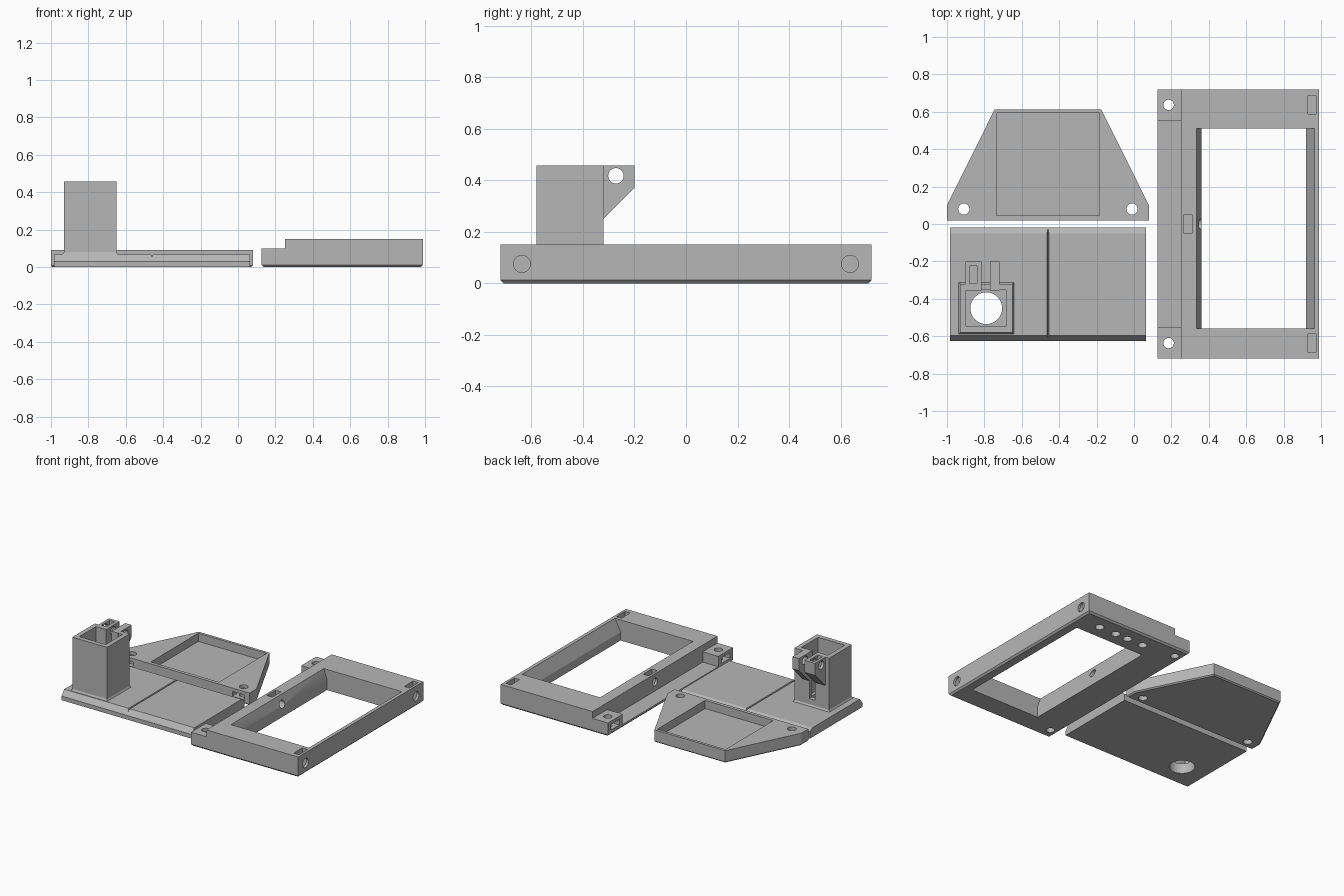
import bpy, bmesh, math
from mathutils import Matrix

if "Cube" in bpy.data.objects:
    bpy.data.objects.remove(bpy.data.objects["Cube"])

grey = bpy.data.materials.new("matte grey")
grey.diffuse_color = (0.47, 0.47, 0.47, 1)
grey.use_nodes = True
grey.node_tree.nodes["Principled BSDF"].inputs["Base Color"].default_value = grey.diffuse_color


def prism(name, pts, lo, hi, axis="z"):
    """Extrude a closed outline along an axis (z: xy outline, x: yz outline, y: xz outline)."""
    place = {"z": lambda a, b, h: (a, b, h),
             "x": lambda a, b, h: (h, a, b),
             "y": lambda a, b, h: (a, h, b)}[axis]
    bm = bmesh.new()
    low = [bm.verts.new(place(a, b, lo)) for a, b in pts]
    top = [bm.verts.new(place(a, b, hi)) for a, b in pts]
    bm.faces.new(low)
    bm.faces.new(top)
    for i in range(len(pts)):
        j = (i + 1) % len(pts)
        bm.faces.new((low[i], low[j], top[j], top[i]))
    bmesh.ops.recalc_face_normals(bm, faces=bm.faces)
    mesh = bpy.data.meshes.new(name)
    bm.to_mesh(mesh)
    bm.free()
    mesh.materials.append(grey)
    ob = bpy.data.objects.new(name, mesh)
    bpy.context.collection.objects.link(ob)
    return ob


def box(name, x0, x1, y0, y1, z0, z1):
    return prism(name, [(x0, y0), (x1, y0), (x1, y1), (x0, y1)], z0, z1)


def rod(a, b, r, lo, hi, axis="z", n=32):
    pts = [(a + r * math.cos(2 * math.pi * i / n), b + r * math.sin(2 * math.pi * i / n))
           for i in range(n)]
    return prism("cutter", pts, lo, hi, axis)


def combine(ob, others, operation="DIFFERENCE"):
    """Apply booleans one by one and discard the helpers."""
    bpy.context.view_layer.objects.active = ob
    for other in others:
        other.hide_render = True
        mod = ob.modifiers.new("bool", "BOOLEAN")
        mod.operation, mod.solver, mod.object = operation, "EXACT", other
        bpy.ops.object.modifier_apply(modifier=mod.name)
        bpy.data.objects.remove(other)


def cut_box(*dims):
    return box("cutter", *dims)


def smooth(ob):
    bpy.ops.object.select_all(action="DESELECT")
    ob.select_set(True)
    bpy.context.view_layer.objects.active = ob
    bpy.ops.object.shade_smooth_by_angle(angle=math.radians(25))


def chamfer_bottom(ob, width):
    bm = bmesh.new()
    bm.from_mesh(ob.data)
    edges = [e for e in bm.edges if all(v.co.z < 0.001 for v in e.verts)]
    bmesh.ops.bevel(bm, geom=edges, offset=width, segments=1, affect="EDGES")
    bm.to_mesh(ob.data)
    bm.free()


# Display frame with a stepped left side
frame = box("display_frame", 0.125, 0.99, -0.72, 0.72, 0, 0.15)
chamfer_bottom(frame, 0.012)
cuts = [cut_box(0.05, 0.25, -0.8, 0.8, 0.1, 0.3),        # step above the tabs
        cut_box(0.05, 0.25, -0.55, 0.55, 0.025, 0.3),    # gap between the tabs
        # window with sloped left and right rims
        prism("cutter", [(0.36, -0.1), (0.92, -0.1), (0.92, 0.06), (0.965, 0.151), (0.965, 0.3),
                         (0.335, 0.3), (0.335, 0.151), (0.36, 0.08)], -0.56, 0.51, "y"),
        cut_box(0.267, 0.311, -0.05, 0.05, 0.03, 0.3),   # middle nut slot
        rod(0, 0.09, 0.028, 0.2, 0.42, "x")]
for s in (-1, 1):
    y = 0.637 * s
    cuts += [rod(0.185, y, 0.028, -0.1, 0.3),                          # tab screw hole
             cut_box(0.05, 0.235, y - 0.05, y + 0.05, 0.035, 0.075),   # tab nut slot
             cut_box(0.93, 0.972, y - 0.05, y + 0.05, 0.02, 0.3),      # corner nut slot
             rod(y, 0.075, 0.033, 0.85, 1.1, "x")]                     # side screw hole
for x in (0.44, 0.57, 0.67, 0.81):
    cuts.append(rod(x, 0.61, 0.03, -0.1, 0.06))          # blind holes underneath
combine(frame, cuts)
smooth(frame)

# Tapered tray with a shallow square pocket
tray = prism("tapered_tray", [(-1, 0.02), (0.08, 0.02), (0.08, 0.1), (-0.175, 0.613),
                              (-0.745, 0.613), (-1, 0.1)], 0, 0.09)
chamfer_bottom(tray, 0.008)
cuts = [cut_box(-0.735, -0.185, 0.045, 0.593, 0.03, 0.3)]
for x in (-0.91, -0.01):
    cuts += [rod(x, 0.08, 0.03, -0.1, 0.3),
             cut_box(x - 0.05, x + 0.05, -0.1, 0.125, 0.03, 0.065)]
combine(tray, cuts)
smooth(tray)

# Base plate with bevelled front and back edges and a V groove
plate = prism("base_plate", [(-0.625, 0), (-0.02, 0), (-0.02, 0.05), (-0.05, 0.068),
                             (-0.595, 0.068), (-0.625, 0.03)], -0.985, 0.065, "x")
combine(plate, [prism("cutter", [(-0.468, 0.075), (-0.46, 0.052), (-0.452, 0.075)], -0.7, 0.1, "y"),
                rod(-0.79, -0.45, 0.085, -0.1, 0.3)])
smooth(plate)

# Hollow square post with a flared foot
post = box("square_post", -0.93, -0.65, -0.58, -0.32, 0.06, 0.457)
foot = box("foot", -0.942, -0.638, -0.592, -0.308, 0.06, 0.08)
bm = bmesh.new()
bm.from_mesh(foot.data)
for v in bm.verts:
    if v.co.z > 0.07:
        v.co.x += 0.012 if v.co.x < -0.79 else -0.012
        v.co.y += 0.012 if v.co.y < -0.45 else -0.012
bm.to_mesh(foot.data)
bm.free()
combine(post, [foot], "UNION")
combine(post, [cut_box(-0.897, -0.683, -0.547, -0.353, 0.075, 0.6),
               rod(-0.79, -0.45, 0.085, -0.1, 0.3)])

# Clamp lugs on the back of the post
side = [(-0.355, 0.457), (-0.2, 0.457), (-0.2, 0.37), (-0.32, 0.25), (-0.355, 0.25)]
lugs = [prism("lug", side, x0, x1, "x") for x0, x1 in ((-0.9, -0.815), (-0.77, -0.718))]
combine(post, lugs, "UNION")
combine(post, [cut_box(-0.815, -0.77, -0.4, -0.1, 0.12, 0.6),       # clamp slit
               rod(-0.272, 0.417, 0.03, -1, -0.6, "x"),             # clamp screw hole
               cut_box(-0.88, -0.84, -0.317, -0.222, 0.38, 0.6)])   # clamp nut slot
smooth(post)
